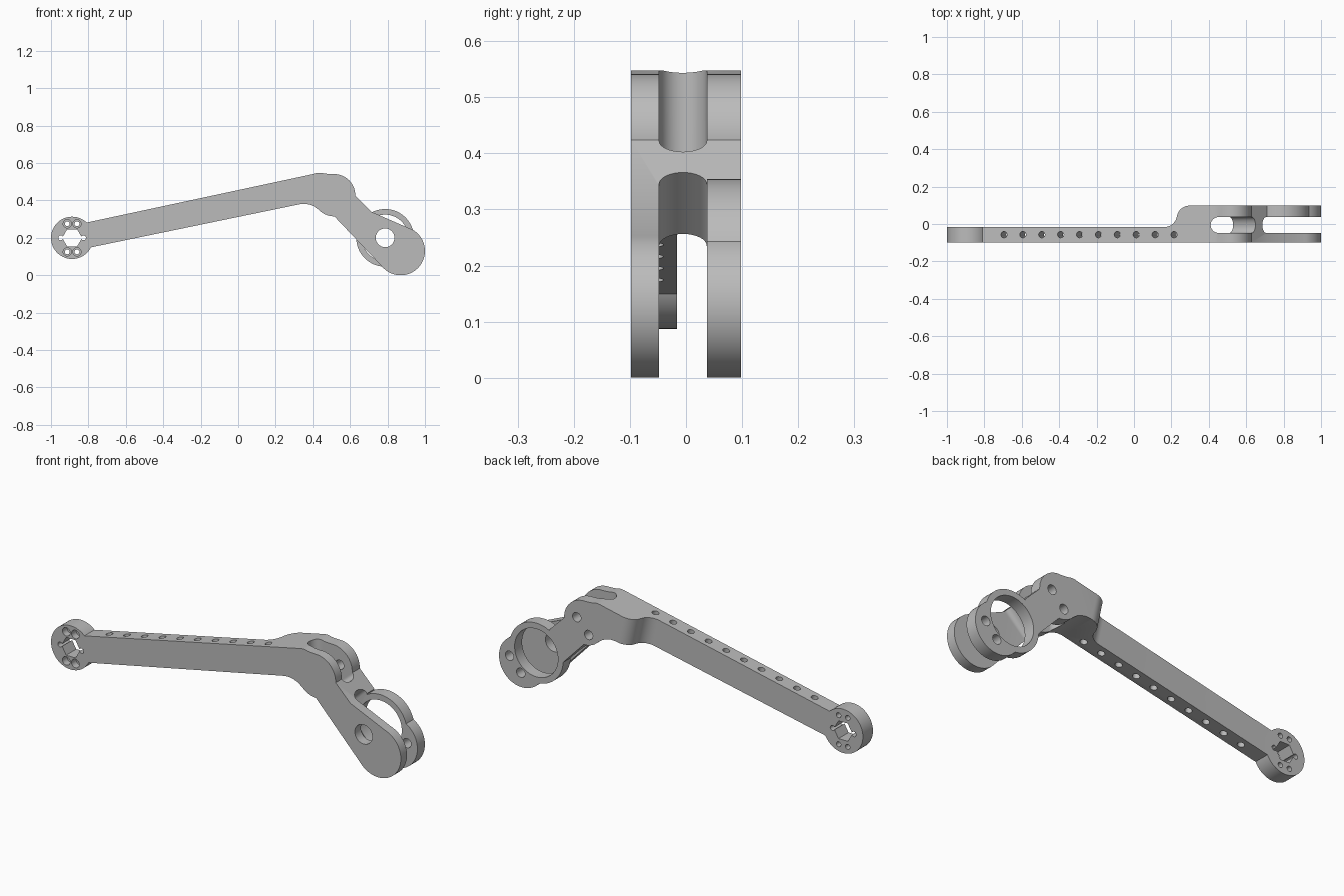
import bpy, bmesh, math
from mathutils import Matrix, Vector

cube = bpy.data.objects.get("Cube")
if cube:
    bpy.data.objects.remove(cube)

grey = bpy.data.materials.new("machined_grey")
grey.use_nodes = True
colour = (0.5, 0.5, 0.5, 1)
grey.diffuse_color = colour
grey.node_tree.nodes["Principled BSDF"].inputs["Base Color"].default_value = colour

FRONT, BACK, ARM_BACK = -0.098, 0.098, -0.016
SLOT_FRONT, SLOT_BACK = -0.048, 0.037
TILT = math.radians(12.1)
END, HINGE, BORE, LOBE = (-0.887, 0.2), (0.515, 0.428), (0.787, 0.2), (0.87, 0.13)


def loft(name, ring_a, ring_b):
    """Closed solid between two matching rings of 3D points."""
    bm = bmesh.new()
    a = [bm.verts.new(p) for p in ring_a]
    b = [bm.verts.new(p) for p in ring_b]
    bm.faces.new(a)
    bm.faces.new(b[::-1])
    n = len(a)
    for i in range(n):
        bm.faces.new((a[i], b[i], b[(i + 1) % n], a[(i + 1) % n]))
    bmesh.ops.recalc_face_normals(bm, faces=bm.faces)
    mesh = bpy.data.meshes.new(name)
    bm.to_mesh(mesh)
    bm.free()
    mesh.materials.append(grey)
    obj = bpy.data.objects.new(name, mesh)
    bpy.context.collection.objects.link(obj)
    return obj


def plate(name, outline, y0, y1):
    return loft(name, [(x, y0, z) for x, z in outline], [(x, y1, z) for x, z in outline])


def circle(c, r, n=64, start=0.0):
    return [(c[0] + r * math.cos(start + math.tau * i / n),
             c[1] + r * math.sin(start + math.tau * i / n)) for i in range(n)]


def disc(name, c, r, y0, y1, n=64):
    return plate(name, circle(c, r, n), y0, y1)


def combine(base, tools, operation):
    """Boolean each tool into the base and discard the tool."""
    for tool in tools:
        mod = base.modifiers.new("combine", "BOOLEAN")
        mod.operation, mod.object, mod.solver = operation, tool, "EXACT"
        tool.hide_render = True
        graph = bpy.context.evaluated_depsgraph_get()
        graph.update()
        mesh = bpy.data.meshes.new_from_object(base.evaluated_get(graph))
        base.modifiers.clear()
        base.data = mesh
        bpy.data.objects.remove(tool)


def stadium(x0, x1, z):
    """Horizontal slot ring with rounded ends at x0 and x1."""
    r, mid = (SLOT_BACK - SLOT_FRONT) / 2, (SLOT_BACK + SLOT_FRONT) / 2
    ring = []
    for centre, begin in ((x1 - r, -math.pi / 2), (x0 + r, math.pi / 2)):
        for i in range(17):
            t = begin + math.pi * i / 16
            ring.append((centre + r * math.cos(t), mid + r * math.sin(t), z))
    return ring


# Long arm with its bent shoulder
arm_outline = [(-0.86, 0.271), (0.40, 0.541), (0.425, 0.547), (0.445, 0.548), (0.47, 0.543),
               (0.515, 0.54), (0.515, 0.317), (0.49, 0.318), (0.465, 0.327), (0.44, 0.345),
               (0.41, 0.367), (0.385, 0.377), (0.36, 0.382), (0.335, 0.381), (-0.86, 0.134)]
arm = plate("lever_arm", arm_outline, FRONT, BACK)

# S-shaped step that thins the arm behind, square to its slope
radius = (BACK - ARM_BACK) / 2 + 0.012
sweep = math.acos(1 - (BACK - ARM_BACK) / 2 / radius)
start, half = 0.262, radius * math.sin(sweep)
steps = [sweep * i / 12 for i in range(13)]
curve = [(start + radius * math.sin(t), ARM_BACK + radius * (1 - math.cos(t))) for t in steps]
curve += [(start + 2 * half - radius * math.sin(t), BACK - radius * (1 - math.cos(t)))
          for t in steps[-2::-1]]
step_outline = [(-1.5, ARM_BACK)] + curve + [(curve[-1][0], 0.3), (-1.5, 0.3)]
step = loft("step_cutter", [(x, y, -0.6) for x, y in step_outline],
            [(x, y, 0.9) for x, y in step_outline])
step.data.transform(Matrix.Rotation(-TILT, 4, "Y"))
combine(arm, [step], "DIFFERENCE")

# Hub, hinge boss, neck and the two fork plates
neck = [(0.515, 0.316), (0.662, 0.162), (0.712, 0.34), (0.628, 0.424), (0.515, 0.45)]
front_outline = [(0.515, 0.316), (0.776, 0.041), LOBE, (0.932, 0.244), (0.712, 0.34), (0.6, 0.4)]
combine(arm, [
    disc("end_hub", END, 0.113, FRONT, ARM_BACK),
    disc("hinge_boss", HINGE, 0.113, FRONT, BACK),
    plate("neck", neck, FRONT, BACK),
    plate("front_fork", front_outline, FRONT, 0),
    disc("front_fork_tip", LOBE, 0.13, FRONT, 0),
    disc("rear_ring", BORE, 0.154, 0, BACK),
    disc("rear_lobe", LOBE, 0.13, 0, BACK),
], "UNION")

# Slots, bearing bore and pivot hole
cutters = [
    loft("hinge_slot", stadium(0.41, 0.506, 0.28), stadium(0.41, 0.88, 0.6)),
    loft("fork_slot", stadium(0.2, 1.4, -0.1), stadium(0.774, 1.4, 0.45)),
    disc("bearing_bore", BORE, 0.124, 0.02, 0.2),
    disc("pivot_hole", BORE, 0.05, -0.2, 0, 40),
]
# Bolt holes in the rear plate
for c in ((0.556, 0.446), (0.488, 0.372), (0.94, 0.144), (0.876, 0.073)):
    cutters.append(disc("bolt_hole", c, 0.024, 0.0, 0.2, 24))

# Hub: hexagonal socket and counterbored screw holes
cutters.append(plate("hex_socket", circle(END, 0.053, 6), -0.2, 0.1))
for dx, dz in ((0.026, 0.075), (-0.026, 0.075), (0.026, -0.075), (-0.026, -0.075),
               (0.061, 0), (-0.061, 0)):
    c = (END[0] + dx, END[1] + dz)
    cutters.append(disc("screw_hole", c, 0.013, -0.2, 0.1, 20))
    if dz:
        cutters.append(disc("counterbore", c, 0.022, -0.2, -0.06, 24))

# Row of holes square to the arm
for i in range(10):
    x = -0.695 + 0.101 * i
    z = 0.548 - 0.214 * (0.436 - x)
    hole = disc("arm_hole", (0, 0), 0.017, -0.3, 0.3, 20)
    place = Matrix.Translation(Vector((x, -0.057, z))) @ Matrix.Rotation(-TILT, 4, "Y")
    hole.data.transform(place @ Matrix.Rotation(math.pi / 2, 4, "X"))
    cutters.append(hole)
combine(arm, cutters, "DIFFERENCE")

# Smooth the curved walls and keep the machined edges sharp
bpy.ops.object.select_all(action="DESELECT")
arm.select_set(True)
bpy.context.view_layer.objects.active = arm
bpy.ops.object.shade_smooth_by_angle(angle=math.radians(25))
